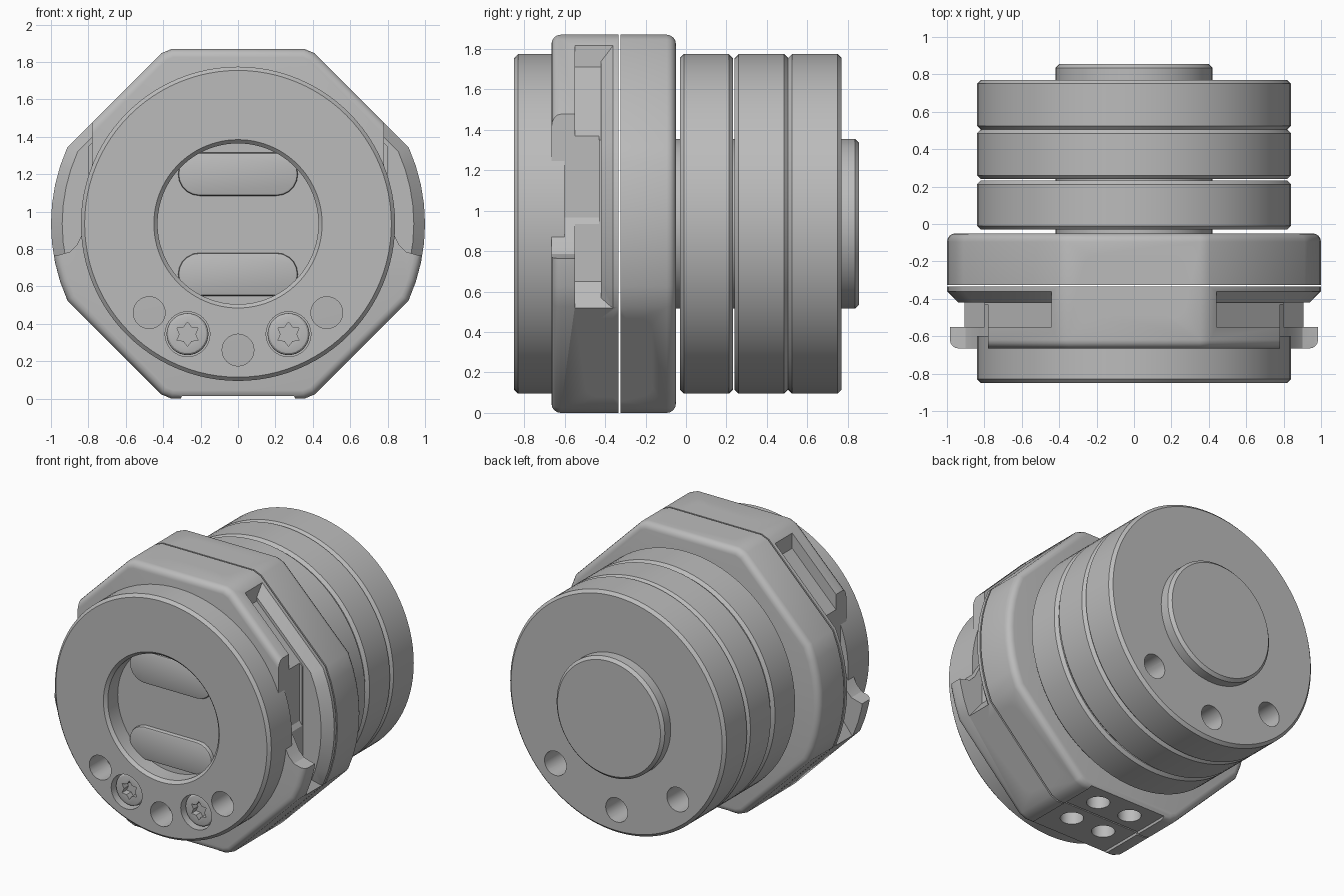
import bpy, bmesh
from math import sin, cos, pi, radians, hypot
from mathutils import Matrix, Vector

ZC = 0.935      # height of the main axis
SPLIT = -0.33   # where the two clamp halves meet

if "Cube" in bpy.data.objects:
    bpy.data.objects.remove(bpy.data.objects["Cube"])

grey = bpy.data.materials.new("machined_grey")
grey.use_nodes = True
grey.diffuse_color = (0.5, 0.5, 0.5, 1)
grey.node_tree.nodes["Principled BSDF"].inputs["Base Color"].default_value = (0.5, 0.5, 0.5, 1)


def finish(name, bm):
    bmesh.ops.recalc_face_normals(bm, faces=bm.faces)
    mesh = bpy.data.meshes.new(name)
    bm.to_mesh(mesh)
    bm.free()
    mesh.materials.append(grey)
    ob = bpy.data.objects.new(name, mesh)
    bpy.context.collection.objects.link(ob)
    return ob


def frame(u, v, w, origin):
    m = Matrix((u, v, w)).transposed().to_4x4()
    m.translation = origin
    return m


AXIS = frame((1, 0, 0), (0, 0, 1), (0, 1, 0), (0, 0, ZC))


def prism(name, outline, w0, w1, matrix=AXIS, scale=(1, 1), bevel=0, segments=4):
    """Extrude an outline from w0 to w1, optionally tapered and rounded at w1."""
    bm = bmesh.new()
    rings = [[bm.verts.new((u * s, v * s, w)) for u, v in outline]
             for w, s in zip((w0, w1), scale)]
    n = len(outline)
    for i in range(n):
        j = (i + 1) % n
        bm.faces.new((rings[0][i], rings[0][j], rings[1][j], rings[1][i]))
    caps = [bm.faces.new(r) for r in rings]
    bmesh.ops.recalc_face_normals(bm, faces=bm.faces)
    if bevel:
        bmesh.ops.bevel(bm, geom=list(caps[1].edges), offset=bevel, segments=segments,
                        profile=0.5, affect='EDGES')
    bm.transform(matrix)
    return finish(name, bm)


def lathe(name, profile, steps=96):
    """Revolve (radius, y) points about the main axis."""
    bm = bmesh.new()
    verts = [bm.verts.new((r, y, ZC)) for r, y in profile]
    edges = [bm.edges.new(p) for p in zip(verts, verts[1:])]
    bmesh.ops.spin(bm, geom=verts + edges, cent=(0, 0, ZC), axis=(0, 1, 0),
                   angle=2 * pi, steps=steps)
    bmesh.ops.remove_doubles(bm, verts=bm.verts, dist=0.0005)
    return finish(name, bm)


def circle(r, n=32, u=0, v=0):
    return [(u + r * cos(2 * pi * i / n), v + r * sin(2 * pi * i / n)) for i in range(n)]


def pill(r, half, n=10):
    """Rounded slot, long along v."""
    return ([(r * cos(pi * i / n), half + r * sin(pi * i / n)) for i in range(n + 1)] +
            [(-r * cos(pi * i / n), -half - r * sin(pi * i / n)) for i in range(n + 1)])


def cut(ob, cutters, delete=True):
    for c in cutters:
        mod = ob.modifiers.new("cut", 'BOOLEAN')
        mod.operation, mod.solver, mod.object = 'DIFFERENCE', 'EXACT', c
    graph = bpy.context.evaluated_depsgraph_get()
    graph.update()
    mesh = bpy.data.meshes.new_from_object(ob.evaluated_get(graph))
    ob.modifiers.clear()
    ob.data = mesh
    if delete:
        for c in cutters:
            bpy.data.objects.remove(c)


def disc(name, r, y0, y1, c=0.02):
    return lathe(name, [(0, y0), (r - c, y0), (r, y0 + c), (r, y1 - c), (r - c, y1), (0, y1)])


# Clamp outline: an octagon cut down by a circle, with round left and right sides
quarter = [0, 6, 12, 18, 24.2, 65.8, 69.2]
angles = quarter + [180 - a for a in reversed(quarter[1:])]
angles += [a + 180 for a in angles if a < 180 and a > 0 or a == 0]
angles = sorted(set(round(a % 360, 2) for a in angles + [180]))
octagon = [(cos(radians(a)), sin(radians(a))) for a in angles]
clamp_front = prism("clamp_front", octagon, SPLIT - 0.005, -0.665, bevel=0.045)
clamp_back = prism("clamp_back", octagon, SPLIT + 0.005, -0.05, bevel=0.045)

# Bolt slots across the split, on the top and both lower slopes
shared = []
for angle in (90, -45, -135):
    a = radians(angle)
    normal, tangent = Vector((cos(a), 0, sin(a))), Vector((-sin(a), 0, cos(a)))
    for side in (-0.2, 0.2):
        m = frame(tangent, (0, 1, 0), normal, tangent * side + Vector((0, SPLIT, ZC)))
        shared.append(prism("slot_cutter", pill(0.075, 0.09), 0.79, 1.1, m))
        shared.append(prism("flare_cutter", circle(0.11, 4), 0.79, 1.1, m))

# Shallow relief and four holes under the clamp
shared.append(prism("relief_cutter", [(-0.33, -1), (-0.3, -0.92), (0.3, -0.92), (0.33, -1)], -1, 0.2))
for x in (-0.13, 0.13):
    for y in (SPLIT - 0.13, SPLIT + 0.13):
        m = frame((1, 0, 0), (0, 1, 0), (0, 0, 1), (x, y, 0))
        shared.append(prism("foot_hole_cutter", circle(0.075, 24), -0.1, 0.14, m))
cut(clamp_back, shared, delete=False)

# Side recesses with a chamfered rim behind, open to the front in the middle
recess = [(0.44, 0.775), (0.8, 0.415), (0.8, -0.285), (0.92, -0.435),
          (1.2, -0.435), (1.2, 0.97), (0.44, 0.97)]
notch = [(0.78, 0.66), (0.78, 0.03), (0.82, -0.03), (0.86, -0.11), (0.9, -0.15),
         (0.97, -0.17), (1.2, -0.18), (1.2, 0.66)]
for side in (-1, 1):
    slot = prism("recess_cutter", [(side * u, v) for u, v in recess], -0.55, -0.36)
    cut(slot, [prism("rim", octagon, -0.35, -0.42, scale=(1.01, 0.94))])
    shared.append(slot)
    shared.append(prism("notch_cutter", [(side * u, v) for u, v in notch], -0.75, -0.43))
cut(clamp_front, shared)

# Front disc with its round pocket
front_disc = lathe("front_disc", [(0, -0.72), (0.43, -0.72), (0.43, -0.83), (0.45, -0.85),
                                  (0.82, -0.85), (0.84, -0.83), (0.84, -0.6), (0, -0.6)])
holes = [(x, z) for x in (-0.475, 0.475) for z in (-0.475, 0.475)] + [(0, -0.675)]
screws = [(-0.28, 0.615), (0.28, 0.615), (-0.27, -0.59), (0.27, -0.59)]
cutters = [prism("hole_cutter", circle(0.085, 32, *h), -0.9, -0.65) for h in holes]
cutters += [prism("counterbore", circle(0.12, 32, *s), -0.9, -0.74) for s in screws]
cut(front_disc, cutters)
parts = [clamp_front, clamp_back, front_disc]

# Raised pads in the pocket
for label, z in (("upper", 0.265), ("lower", -0.27)):
    pad = [(v, u + z) for u, v in pill(0.115, 0.205)]
    parts.append(prism(label + "_pad", pad, -0.7, -0.75, bevel=0.012, segments=2))

# Screws with star sockets
for i, (x, z) in enumerate(screws):
    head = prism(f"screw_{i + 1}", circle(0.112, 32, x, z), -0.72, -0.82, bevel=0.02, segments=3)
    star = []
    for k in range(12):
        r = 0.042 if k % 2 else 0.065
        star.append((x + r * sin(k * pi / 6), z + r * cos(k * pi / 6)))
    cut(head, [prism("star_cutter", star, -0.9, -0.77)])
    parts.append(head)

# Rear stack of discs on a hub
parts.append(disc("rear_disc_1", 0.84, -0.03, 0.232))
parts.append(disc("rear_disc_2", 0.84, 0.24, 0.505))
rear = disc("rear_disc_3", 0.84, 0.505, 0.77)
cut(rear, [prism("hole_cutter", circle(0.085, 32, *h), 0.57, 0.9) for h in holes])
parts += [rear, disc("hub", 0.42, -0.08, 0.855)]

# Smooth the round surfaces and keep the machined edges crisp
bpy.ops.object.select_all(action='DESELECT')
for ob in parts:
    ob.select_set(True)
bpy.context.view_layer.objects.active = parts[0]
bpy.ops.object.shade_smooth_by_angle(angle=radians(28))
